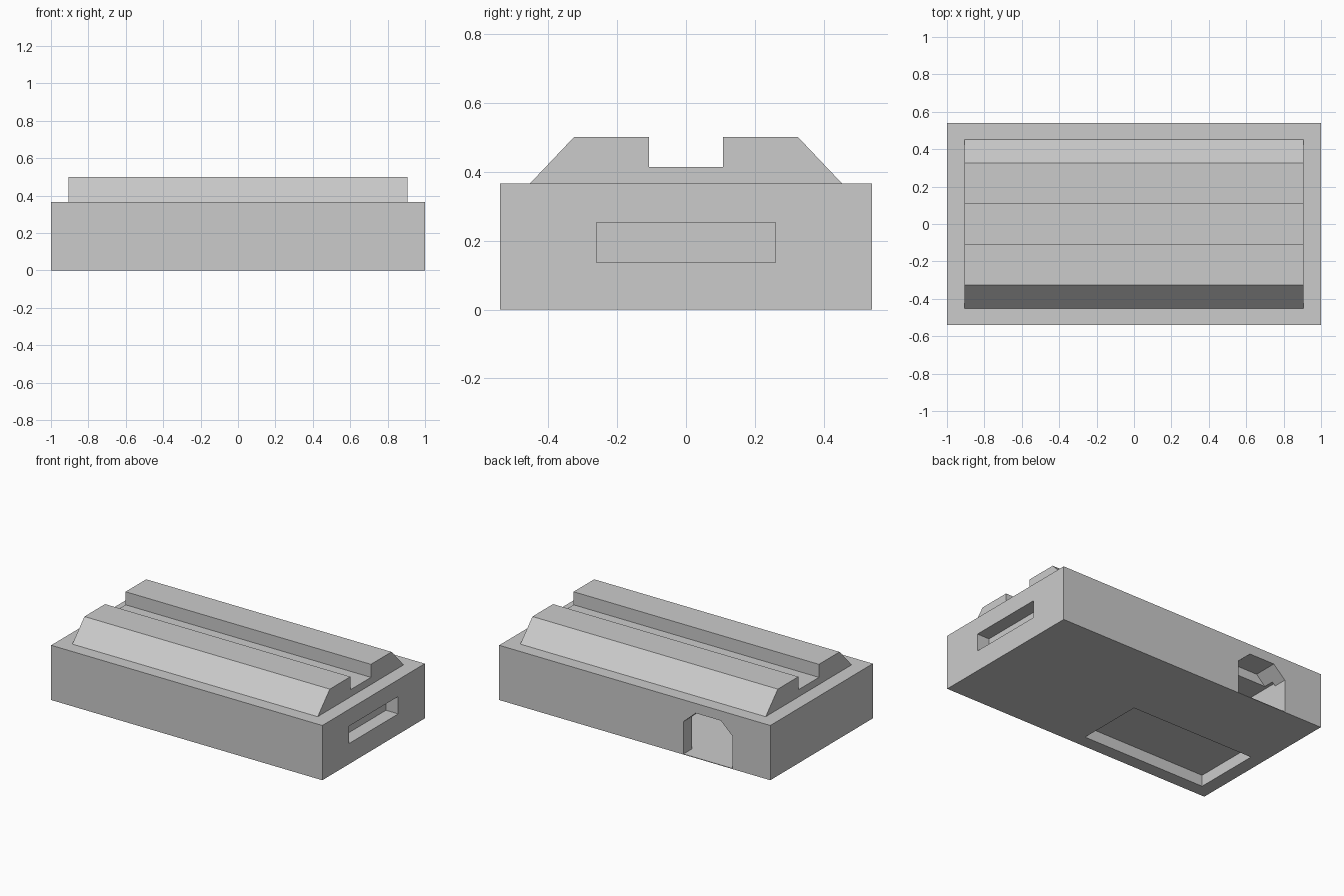
import bpy, bmesh
from mathutils import Vector

if "Cube" in bpy.data.objects:
    bpy.data.objects.remove(bpy.data.objects["Cube"])


def prism(name, profile, axis, lo, hi):
    """Extrude a 2D profile along x, or along y (profile is then x,z)."""
    def place(p, d):
        return (d, p[0], p[1]) if axis == 'x' else (p[0], d, p[1])
    bm = bmesh.new()
    face = bm.faces.new([bm.verts.new(place(p, lo)) for p in profile])
    ext = bmesh.ops.extrude_face_region(bm, geom=[face])
    move = Vector(place((0, 0), hi - lo))
    verts = [g for g in ext['geom'] if isinstance(g, bmesh.types.BMVert)]
    bmesh.ops.translate(bm, verts=verts, vec=move)
    bmesh.ops.recalc_face_normals(bm, faces=bm.faces)
    mesh = bpy.data.meshes.new(name)
    bm.to_mesh(mesh)
    bm.free()
    ob = bpy.data.objects.new(name, mesh)
    bpy.context.collection.objects.link(ob)
    return ob


def box(name, x, y, z):
    rect = [(y[0], z[0]), (y[1], z[0]), (y[1], z[1]), (y[0], z[1])]
    return prism(name, rect, 'x', *x)


def cut(target, cutter):
    cutter.hide_render = True
    mod = target.modifiers.new(cutter.name, 'BOOLEAN')
    mod.operation = 'DIFFERENCE'
    mod.solver = 'EXACT'
    mod.object = cutter
    bpy.context.view_layer.objects.active = target
    bpy.ops.object.modifier_apply(modifier=mod.name)
    bpy.data.objects.remove(cutter)


# Main block
body = box('body', (-1, 1), (-0.54, 0.54), (0, 0.365))

# Slot in the right end and shallow pocket underneath
cut(body, box('side_slot', (0.91, 1.1), (-0.26, 0.26), (0.137, 0.253)))
cut(body, box('bottom_pocket', (-0.91, 0.0), (-0.453, 0.0), (-0.1, 0.075)))

# Arched doorway in the back, leading to a low inner chamber
floor = 0.004
arch = [(-0.72, floor), (-0.36, floor), (-0.36, 0.22), (-0.45, 0.30),
        (-0.635, 0.30), (-0.72, 0.22)]
cut(body, prism('back_arch', arch, 'y', 0.38, 0.6))
cut(body, box('inner_chamber', (-0.72, 0.3), (0.02, 0.45), (floor, 0.24)))

# Bevelled top rail with a lengthwise groove, profile mirrored in y
half = [(0.453, 0.365), (0.325, 0.5), (0.108, 0.5), (0.108, 0.413)]
profile = half + [(-y, z) for y, z in reversed(half)]
prism('top_rail', profile, 'x', -0.905, 0.905)
